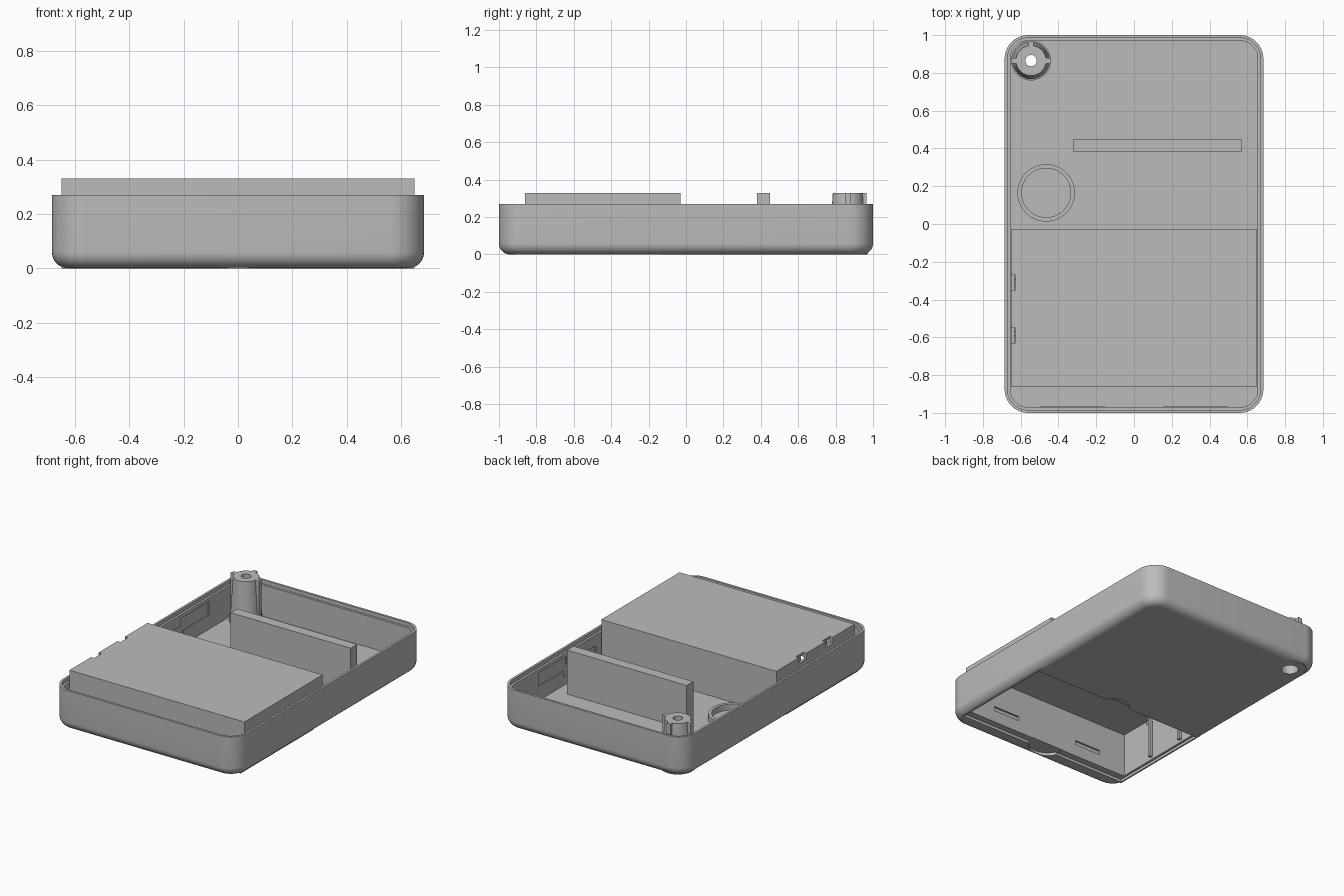
import bpy, bmesh, math
from mathutils import Vector

if "Cube" in bpy.data.objects:
    bpy.data.objects.remove(bpy.data.objects["Cube"], do_unlink=True)

grey = bpy.data.materials.new("plastic grey")
grey.use_nodes = True
COLOUR = (0.50, 0.50, 0.50, 1)
grey.diffuse_color = COLOUR
grey.node_tree.nodes["Principled BSDF"].inputs["Base Color"].default_value = COLOUR


def finish(name, bm):
    bmesh.ops.recalc_face_normals(bm, faces=bm.faces)
    mesh = bpy.data.meshes.new(name)
    bm.to_mesh(mesh)
    bm.free()
    mesh.materials.append(grey)
    ob = bpy.data.objects.new(name, mesh)
    bpy.context.collection.objects.link(ob)
    return ob


def block(name, x, y, z):
    """Box from (low, high) pairs."""
    bm = bmesh.new()
    bmesh.ops.create_cube(bm, size=1)
    for v in bm.verts:
        v.co = Vector([(a + b) / 2 + c * (b - a) for (a, b), c in zip((x, y, z), v.co)])
    return finish(name, bm)


def cone(name, x, y, z, r1, r2=None):
    bm = bmesh.new()
    bmesh.ops.create_cone(bm, cap_ends=True, segments=48, radius1=r1,
                          radius2=r1 if r2 is None else r2, depth=z[1] - z[0])
    bmesh.ops.translate(bm, verts=bm.verts, vec=(x, y, (z[0] + z[1]) / 2))
    return finish(name, bm)


def rounded_loft(name, half_x, half_y, radius, profile):
    """Stack rounded rectangles, each given as (inset, height)."""
    bm = bmesh.new()
    rings = []
    for inset, z in profile:
        ring = []
        r = radius - inset
        for corner, (sx, sy) in enumerate(((1, 1), (-1, 1), (-1, -1), (1, -1))):
            for i in range(11):
                a = (corner + i / 10) * math.pi / 2
                ring.append(bm.verts.new((sx * (half_x - radius) + r * math.cos(a),
                                          sy * (half_y - radius) + r * math.sin(a), z)))
        rings.append(ring)
    for low, high in zip(rings, rings[1:]):
        for i in range(len(low)):
            j = (i + 1) % len(low)
            bm.faces.new((low[i], low[j], high[j], high[i]))
    bm.faces.new(rings[0][::-1])
    bm.faces.new(rings[-1])
    return finish(name, bm)


def apply_boolean(ob, other, operation):
    mod = ob.modifiers.new("shape", "BOOLEAN")
    mod.operation, mod.solver, mod.object = operation, "EXACT", other
    bpy.context.view_layer.objects.active = ob
    bpy.ops.object.modifier_apply(modifier=mod.name)


def cut(targets, cutters):
    for cutter in cutters:
        cutter.hide_render = True
        for ob in targets:
            apply_boolean(ob, cutter, "DIFFERENCE")
        bpy.data.objects.remove(cutter, do_unlink=True)


FLOOR, RIM, TOP = 0.035, 0.27, 0.33
BOSS_X, BOSS_Y = -0.545, 0.865

# Tray: filleted outside, stepped rim, hollow inside
fillet = 0.06
profile = [(fillet * (1 - math.sin(a)), fillet * (1 - math.cos(a)))
           for a in (i * math.pi / 16 for i in range(9))]
profile += [(0, RIM), (0.015, RIM), (0.015, 0.245), (0.03, 0.245), (0.03, FLOOR)]
tray = rounded_loft("tray", 0.685, 1, 0.125, profile)

# Battery compartment and the frame around its opening
compartment = block("battery_compartment", (-0.65, 0.65), (-0.86, -0.03), (0.02, TOP))
frame = block("door_frame", (-0.65, 0.65), (-0.90, -0.13), (0, FLOOR - 0.003))
apply_boolean(tray, frame, "UNION")
bpy.data.objects.remove(frame, do_unlink=True)

# Door recess, opening and finger notches from below
cut([tray], [
    block("recess_cutter", (-0.64, 0.64), (-0.89, -0.16), (-0.1, 0.018)),
    cone("front_notch_cutter", 0, -0.84, (-0.1, 0.02), 0.12),
    cone("rear_notch_cutter", 0, -0.20, (-0.1, 0.022), 0.10),
])
cut([tray], [block("opening_cutter", (-0.625, 0.625), (-0.845, -0.16), (-0.1, 0.1))])
cut([compartment], [block("cavity_cutter", (-0.63, 0.63), (-0.845, -0.045), (-0.1, TOP - 0.015))])

# Contact slots in the front wall and clip slots in the lid
cut([compartment], [block("contact_slot_cutter", (s * 0.33 - 0.1, s * 0.33 + 0.1),
                          (-0.9, -0.8), (0.10, 0.13)) for s in (-1, 1)])
cut([compartment], [block("clip_slot_cutter", (-0.652, -0.627), (y - 0.04, y + 0.04),
                          (0.29, 0.4)) for y in (-0.31, -0.59)])

# Shallow recesses in both side walls
for s in (-1, 1):
    x = sorted((s * 0.64, s * 0.663))
    cut([tray], [block("upper_recess_cutter", x, (0.33, 0.63), (0.13, 0.22)),
                 block("lower_recess_cutter", x, (0.02, 0.36), (0.09, 0.17))])
    block("front_wall_pad", (s * 0.325 - 0.17, s * 0.325 + 0.17), (-0.972, -0.964), (0.15, 0.22))
    for y in (-0.30, -0.58):
        block("compartment_rib", sorted((s * 0.61, s * 0.635)), (y - 0.01, y + 0.01),
              (0.04, TOP - 0.01))

# Screw boss with three ribs, drilled through and counterbored
boss = cone("screw_boss", BOSS_X, BOSS_Y, (0.02, TOP), 0.10, 0.08)
foot = cone("boss_foot", BOSS_X, BOSS_Y, (0, 0.06), 0.105)
apply_boolean(tray, foot, "UNION")
bpy.data.objects.remove(foot, do_unlink=True)
w = 0.014
ribs = [
    block("boss_rib_back", (BOSS_X - w, BOSS_X + w), (BOSS_Y + 0.06, BOSS_Y + 0.1), (0.03, TOP)),
    block("boss_rib_left", (BOSS_X + 0.06, BOSS_X + 0.105), (BOSS_Y - w, BOSS_Y + w), (0.03, TOP)),
    block("boss_rib_right", (BOSS_X - 0.105, BOSS_X - 0.06), (BOSS_Y - w, BOSS_Y + w), (0.03, TOP)),
]
for rib in ribs:
    apply_boolean(boss, rib, "UNION")
    bpy.data.objects.remove(rib, do_unlink=True)
cut([tray, boss], [cone("counterbore_cutter", BOSS_X, BOSS_Y, (-0.1, 0.24), 0.053),
                   cone("screw_hole_cutter", BOSS_X, BOSS_Y, (-0.1, 0.5), 0.03)])

# Round seat on the floor
seat = cone("ring_seat", -0.465, 0.165, (0.03, 0.075), 0.152)
cut([seat], [cone("ring_cutter", -0.465, 0.165, (0, 0.2), 0.13)])

# Upright board
block("upright_board", (-0.32, 0.57), (0.38, 0.45), (0.03, TOP))

# Smooth the rounded parts, keeping edges sharp
for ob in (tray, boss, seat):
    bpy.ops.object.select_all(action="DESELECT")
    ob.select_set(True)
    bpy.context.view_layer.objects.active = ob
    bpy.ops.object.shade_smooth_by_angle(angle=math.radians(30))
